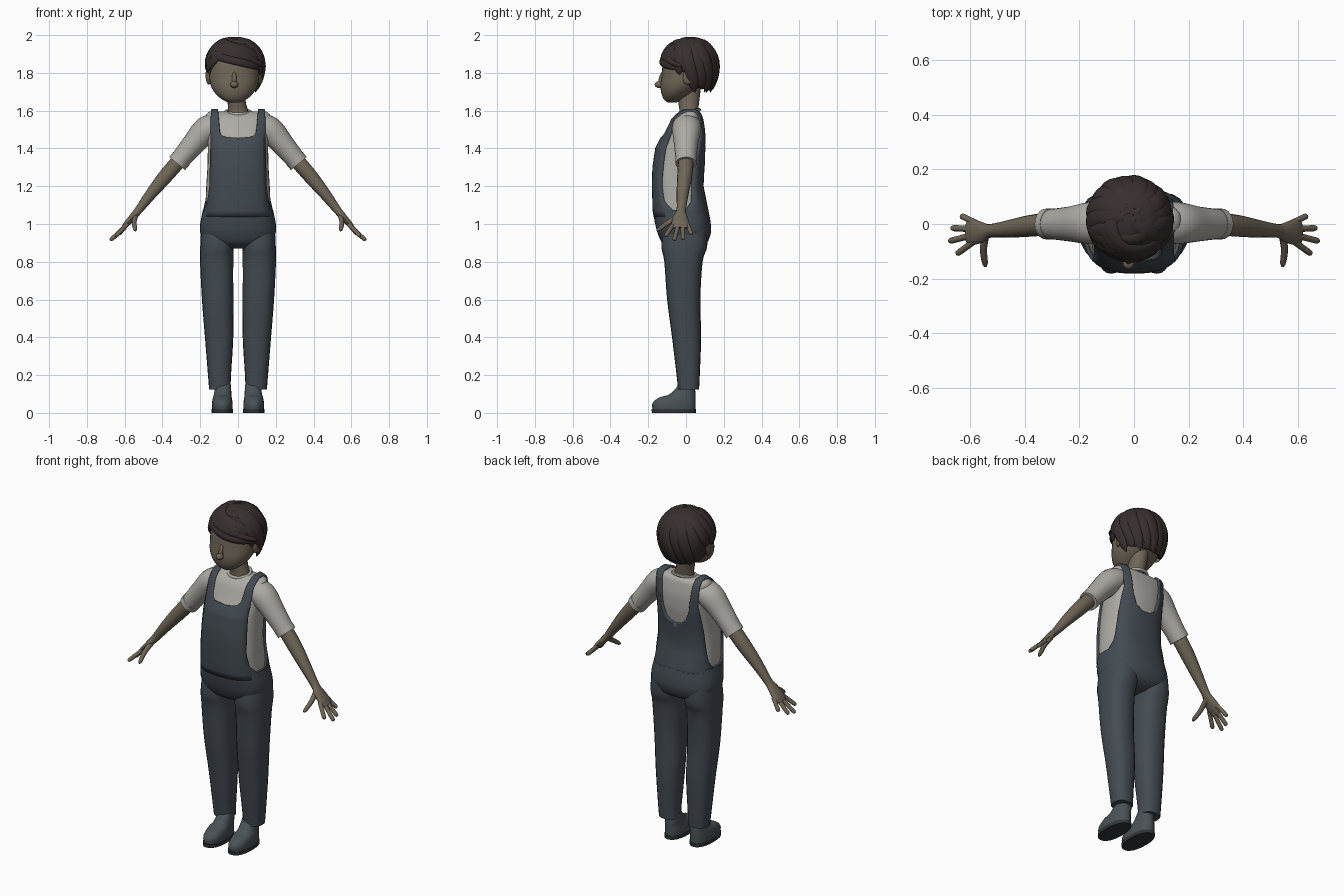
import bpy, bmesh
from math import sin, cos, pi, radians, sqrt
from mathutils import Vector, Matrix

if "Cube" in bpy.data.objects:
    bpy.data.objects.remove(bpy.data.objects["Cube"])
made = []


def material(name, rgb):
    m = bpy.data.materials.new(name)
    m.use_nodes = True
    m.diffuse_color = (*rgb, 1)
    m.node_tree.nodes["Principled BSDF"].inputs["Base Color"].default_value = (*rgb, 1)
    return m


SKIN = material("skin", (.16, .133, .095))
SHIRT = material("shirt_grey", (.42, .405, .375))
DENIM = material("overalls_slate", (.056, .07, .084))
HAIR = material("hair_brown", (.040, .029, .029))
SHOE = material("shoe_slate", (.068, .085, .095))
SOLE = material("sole_dark", (.03, .035, .04))


def finish(name, bm, mat, mirror=False, thick=0):
    bmesh.ops.recalc_face_normals(bm, faces=bm.faces)
    mesh = bpy.data.meshes.new(name)
    bm.to_mesh(mesh)
    bm.free()
    mesh.materials.append(mat)
    ob = bpy.data.objects.new(name, mesh)
    bpy.context.collection.objects.link(ob)
    if mirror:
        ob.modifiers.new("mirror", 'MIRROR')
    if thick:
        s = ob.modifiers.new("thickness", 'SOLIDIFY')
        s.thickness, s.offset = thick, 0
    made.append(ob)
    return ob


def skin(bm, rings, closed=True, caps=(True, True)):
    """Join successive rows of points with quads."""
    rows = [[bm.verts.new(p) for p in r] for r in rings]
    n = len(rows[0])
    for a, b in zip(rows, rows[1:]):
        for i in range(n if closed else n - 1):
            j = (i + 1) % n
            bm.faces.new((a[i], a[j], b[j], b[i]))
    for row, cap in zip((rows[0], rows[-1]), caps):
        if cap and closed:
            bm.faces.new(row)


def smooth_rows(rows, steps=4):
    """Catmull-Rom interpolation between control rows."""
    v = [Vector(r) for r in rows]
    out = []
    for i in range(len(v) - 1):
        a, b, c, d = v[max(i - 1, 0)], v[i], v[i + 1], v[min(i + 2, len(v) - 1)]
        for k in range(steps):
            t = k / steps
            out.append(b + (c - a) * (t / 2) + (a * 2 - b * 5 + c * 4 - d) * (t * t / 2)
                       + (b * 3 - a - c * 3 + d) * (t ** 3 / 2))
    return out + [v[-1]]


def interp(table, x):
    for (x0, y0), (x1, y1) in zip(table, table[1:]):
        if x <= x1:
            return y0 + (y1 - y0) * max(0, (x - x0) / (x1 - x0))
    return table[-1][1]


def power(v, e):
    return abs(v) ** e * (1 if v >= 0 else -1)


def loft(name, rows, mat, n=2.2, segs=28, mirror=False):
    """Stack of rounded rings given as (z, centre x, half width, front y, back y)."""
    bm, rings = bmesh.new(), []
    for z, cx, hx, yf, yb in smooth_rows(rows):
        ang = [2 * pi * i / segs for i in range(segs)]
        rings.append([(cx + hx * power(cos(a), 2 / n),
                       (yf + yb) / 2 + (yb - yf) / 2 * power(sin(a), 2 / n), z) for a in ang])
    skin(bm, rings)
    return finish(name, bm, mat, mirror)


def tube(bm, rows, side=(0, 1, 0), segs=14):
    """Tube through (x, y, z, half width, half thickness)."""
    pts = smooth_rows(rows)
    rings = []
    for i, p in enumerate(pts):
        t = (pts[min(i + 1, len(pts) - 1)] - pts[max(i - 1, 0)]).to_3d().normalized()
        s = Vector(side)
        s = (s - t * s.dot(t)).normalized()
        u = t.cross(s)
        c = Vector(p[:3])
        rings.append([c + s * (p[3] * cos(2 * pi * k / segs)) + u * (p[4] * sin(2 * pi * k / segs))
                      for k in range(segs)])
    skin(bm, rings)


def ball(name, centre, radii, mat, turn=0, tilt=0):
    bm = bmesh.new()
    bmesh.ops.create_uvsphere(bm, u_segments=16, v_segments=10, radius=1,
                              matrix=Matrix.Translation(centre) @ Matrix.Rotation(turn, 4, 'Z')
                              @ Matrix.Rotation(tilt, 4, 'X') @ Matrix.Diagonal((*radii, 1)))
    return finish(name, bm, mat)


# Shirt body
torso = [(1.0, 0, .185, -.15, .115), (1.06, 0, .175, -.163, .108), (1.2, 0, .168, -.168, .08),
         (1.3, 0, .162, -.165, .085), (1.4, 0, .16, -.15, .098), (1.45, 0, .162, -.125, .1),
         (1.5, 0, .168, -.1, .098), (1.55, 0, .174, -.075, .088), (1.58, 0, .168, -.045, .078),
         (1.595, 0, .15, -.012, .058)]
loft("shirt_body", torso, SHIRT, 2.6, 36)

# Bib and straps follow the shirt, over the shoulder and down the back
front_in = [(1.04, 0), (1.45, 0), (1.455, .065), (1.465, .083), (1.485, .095), (1.595, .105)]
front_out = [(1.04, .18), (1.07, .172), (1.12, .153), (1.2, .143), (1.4, .138), (1.595, .14)]
back_in = [(1.04, 0), (1.33, 0), (1.335, .03), (1.36, .065), (1.42, .085), (1.595, .105)]
back_out = [(1.04, .18), (1.07, .174), (1.12, .162), (1.2, .15), (1.45, .13), (1.595, .14)]


def body_y(x, z, back):
    hx, yf, yb = (interp([(r[0], r[k]) for r in torso], z) for k in (2, 3, 4))
    d = (1 - min(1, abs(x) / hx) ** 2.6) ** (1 / 2.6) * (yb - yf) / 2
    return (yf + yb) / 2 + (d if back else -d)


def bib_row(z, inner, outer, back):
    hx = interp([(r[0], r[2]) for r in torso], z)
    a, b = interp(inner, z), min(interp(outer, z), hx * .995)
    xs = [a + (b - a) * i / 8 for i in range(9)]
    return [(x, body_y(x, z, back), z) for x in xs]


levels = {z for table in (front_in, front_out, back_in, back_out) for z, _ in table}
levels = sorted(levels | {1.16, 1.25, 1.3, 1.39, 1.52, 1.55, 1.57, 1.585})
bm = bmesh.new()
skin(bm, [bib_row(z, front_in, front_out, False) for z in levels]
     + [bib_row(z, back_in, back_out, True) for z in reversed(levels)], closed=False)
finish("bib_and_straps", bm, DENIM, True, .026)

# Trousers
loft("trouser_seat", [(1.075, 0, .186, -.172, .118), (1.04, 0, .193, -.17, .125),
                      (1.0, 0, .2, -.163, .131), (.95, 0, .199, -.15, .131),
                      (.9, 0, .165, -.125, .11), (.87, 0, .07, -.08, .06)], DENIM, 2.5, 36)
loft("trouser_legs", [(.98, .1, .095, -.12, .11), (.88, .111, .089, -.13, .112),
                      (.8, .113, .088, -.115, .088), (.6, .108, .083, -.1, .076),
                      (.4, .1, .075, -.074, .08), (.2, .098, .061, -.05, .073),
                      (.125, .096, .057, -.042, .069)], DENIM, 2.4, 20, True)

# Shoes
loft("shoes", [(.015, .083, .054, -.176, .05), (.05, .083, .055, -.178, .051),
               (.08, .083, .05, -.145, .051), (.1, .081, .046, -.085, .05),
               (.15, .079, .042, -.037, .047)], SHOE, 2.3, 24, True)
loft("shoe_soles", [(0, .083, .056, -.181, .053), (.02, .083, .057, -.182, .054)], SOLE, 2.3, 24, True)

# Sleeves and hems
bm = bmesh.new()
tube(bm, [(.1, .005, 1.525, .075, .06), (.165, .003, 1.5, .077, .072), (.235, 0, 1.425, .064, .061),
          (.32, 0, 1.322, .053, .051)], segs=20)
tube(bm, [(.301, 0, 1.345, .057, .055), (.322, 0, 1.32, .056, .054)], segs=20)
finish("sleeves", bm, SHIRT, True)

# Arms, palms and fingers
bm = bmesh.new()
tube(bm, [(.27, 0, 1.38, .04, .04), (.33, -.002, 1.315, .041, .041), (.39, -.008, 1.245, .039, .039),
          (.46, -.018, 1.16, .032, .031), (.525, -.025, 1.075, .025, .022),
          (.555, -.03, 1.04, .038, .019), (.59, -.03, 1.0, .047, .016), (.61, -.03, .977, .04, .01)])
digits = [((.585, -.064, 1.0), (.648, -.11, .935)), ((.595, -.042, .99), (.676, -.063, .913)),
          ((.595, -.018, .99), (.667, -.015, .92)), ((.58, .005, 1.005), (.632, .03, .945))]
for base, tip in digits:
    a, b = Vector(base), Vector(tip)
    tube(bm, [(*a.lerp(b, t), r, r) for t, r in ((0, .012), (.5, .0115), (.9, .011), (1, .005))], segs=10)
tube(bm, [(.54, -.03, 1.05, .014, .016), (.55, -.09, 1.01, .013, .014),
          (.545, -.14, .975, .011, .011), (.543, -.155, .965, .005, .005)], side=(1, 0, 0), segs=10)
finish("arms_and_hands", bm, SKIN, True)

# Neck and collar
loft("neck", [(1.54, 0, .07, -.04, .07), (1.6, 0, .054, -.035, .065),
              (1.65, -.008, .048, -.04, .07), (1.73, -.015, .05, -.03, .08)], SKIN, 2, 20)
bm = bmesh.new()
skin(bm, [[((.064 + .009 * cos(b)) * cos(a), .015 + (.056 + .009 * cos(b)) * sin(a),
            1.593 + .012 * sin(a) + .009 * sin(b)) for b in [k * pi / 4 for k in range(8)]]
          for a in [k * pi / 12 for k in range(25)]], caps=(False, False))
bmesh.ops.remove_doubles(bm, verts=bm.verts, dist=.0001)
finish("collar", bm, SHIRT)

# Head, nose and ears
HX = -.02
loft("head", [(1.643, HX, .03, -.097, -.05), (1.66, HX, .065, -.117, -.015), (1.69, HX, .099, -.13, .03),
              (1.73, HX, .123, -.135, .08), (1.78, HX, .132, -.129, .11), (1.85, HX, .13, -.122, .13),
              (1.91, HX, .11, -.095, .11), (1.965, HX, .05, -.03, .06)], SKIN, 2.1, 32)
ball("nose_tip", (HX, -.143, 1.738), (.021, .023, .018), SKIN)
ball("nose_bridge", (HX, -.13, 1.765), (.013, .015, .042), SKIN, 0, -.2)
for side, word in ((1, "left"), (-1, "right")):
    ball(word + "_ear", (HX + side * .136, .012, 1.783), (.012, .033, .045), SKIN, side * -.35, -.2)


# Hair: a cap with overlapping tapered locks
def hair_point(az, phi, k=1.0):
    a, e = radians(az), (phi - 90) / 60
    s, z = (sin(radians(phi)), .144 * cos(radians(phi))) if e < 0 else (1 - .3 * e * e, -.15 * e)
    return Vector((HX + .003 + .147 * k * s * cos(a), .018 + .146 * k * s * sin(a), 1.84 + z * k))


hairline = [(-1, 60), (-.6, 75), (-.3, 108), (0, 98), (.2, 135), (1, 145)]
bm = bmesh.new()
skin(bm, [[hair_point(az, interp(hairline, sin(radians(az))) * t / 12, .97) for az in range(0, 360, 10)]
          for t in [.2] + list(range(1, 13))], caps=(True, False))
finish("hair_cap", bm, HAIR, thick=.018)


def lock(bm, start, end, width=.036, lift=0.0, high=.015):
    n, segs, rings = 14, 10, []

    def at(t):
        az, phi = (start[i] + (end[i] - start[i]) * t for i in (0, 1))
        return hair_point(az, phi, 1 + lift * t ** 3)
    for i in range(n + 1):
        t = i / n
        p = at(t)
        tangent = (at(t + .02) - at(t - .02)).normalized()
        out = p - Vector((HX, .02, 1.82))
        out = (out - tangent * out.dot(tangent)).normalized()
        s = tangent.cross(out)
        k = max(.08, min(1, .55 + 2 * t) * sqrt(max(0, 1 - t ** 4)))
        rings.append([p + s * (width * k * cos(2 * pi * j / segs)) + out * (high * k * sin(2 * pi * j / segs))
                      for j in range(segs)])
    skin(bm, rings)


bm = bmesh.new()
for i, az in enumerate(range(-5, 200, 20)):
    low = 104 if az < 10 or az > 170 else 140 + 6 * (i % 2)
    lock(bm, (az - 35, 8 + 8 * (i % 2)), (az, low), .037, .02, .014 + .003 * (i % 2))
for az in (-22, 202):
    lock(bm, (az, 25), (az, 110), .034)
finish("back_hair_locks", bm, HAIR)
bm = bmesh.new()
for start, end, width in (((-172, 58), (-18, 98), .026), ((-172, 45), (-22, 82), .03),
                          ((-180, 33), (-12, 76), .032), ((-195, 20), (0, 74), .034),
                          ((-110, 48), (-168, 106), .03), ((-125, 35), (-188, 100), .034),
                          ((90, 30), (-60, 35), .036), ((150, 35), (-130, 30), .032)):
    lock(bm, start, end, width)
lock(bm, (-60, 76), (-14, 92), .016, .16, .012)
finish("fringe_locks", bm, HAIR)

# Smooth shading with sharp edges kept
bpy.ops.object.select_all(action='DESELECT')
for ob in made:
    ob.select_set(True)
bpy.context.view_layer.objects.active = made[0]
bpy.ops.object.shade_smooth_by_angle(angle=radians(45))
